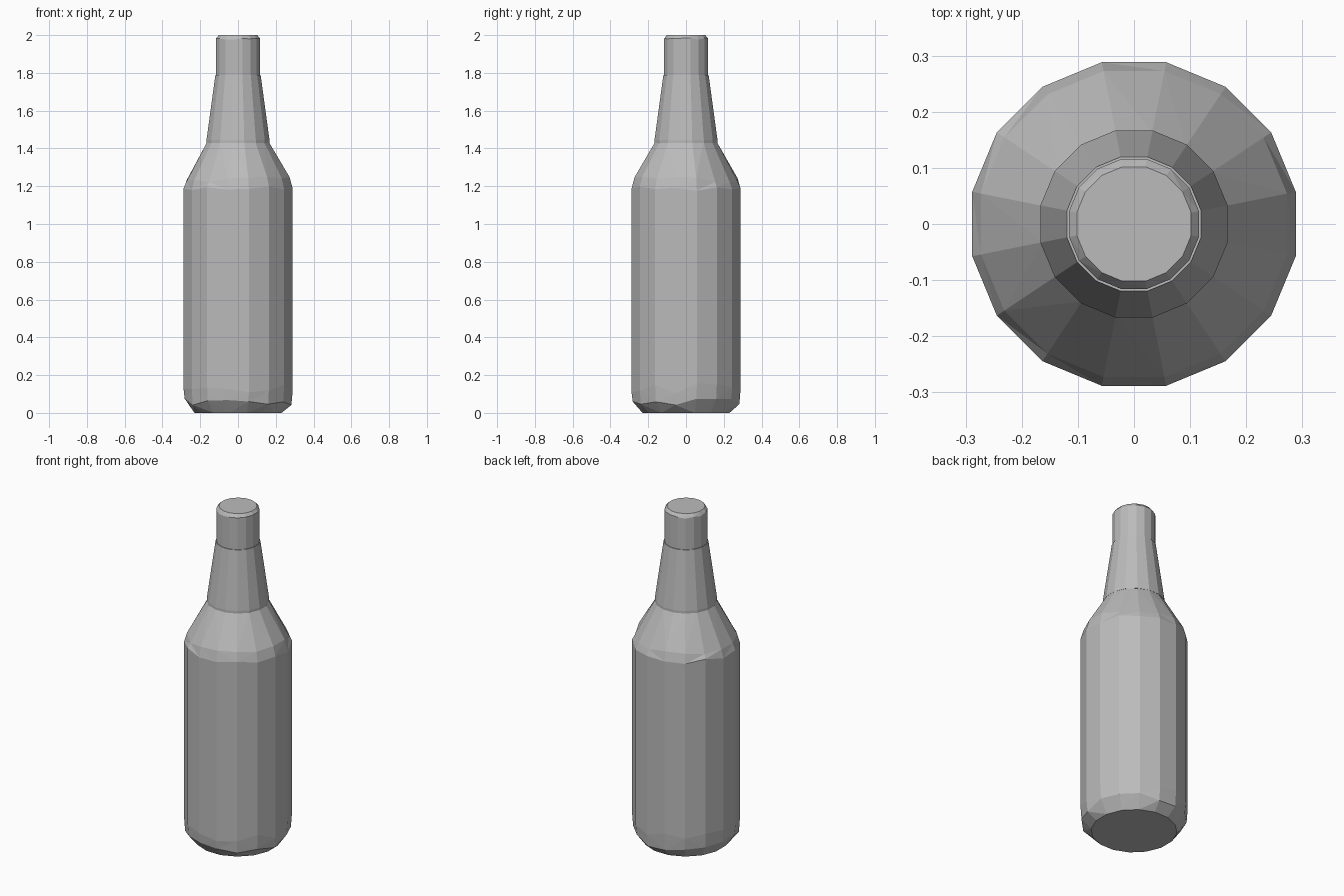
import bpy, bmesh, math, random

random.seed(4)
cube = bpy.data.objects.get("Cube")
if cube:
    bpy.data.objects.remove(cube)

SIDES = 16

grey = bpy.data.materials.new("plain grey")
grey.use_nodes = True
colour = (0.5, 0.5, 0.5, 1)
grey.diffuse_color = colour
grey.node_tree.nodes["Principled BSDF"].inputs["Base Color"].default_value = colour


def lathe(name, profile):
    """Closed faceted solid from (radius, height, height variation) rings."""
    bm = bmesh.new()
    rings = []
    for radius, z, wobble in profile:
        ring = []
        for i in range(SIDES):
            a = math.tau * (i + 0.5) / SIDES
            dz = random.uniform(-wobble, wobble)
            ring.append(bm.verts.new((radius * math.cos(a), radius * math.sin(a), z + dz)))
        rings.append(ring)
    for low, high in zip(rings, rings[1:]):
        for i in range(SIDES):
            j = (i + 1) % SIDES
            bm.faces.new((low[i], low[j], high[j], high[i]))
    bm.faces.new(rings[0][::-1])
    bm.faces.new(rings[-1])
    # Split the uneven quads into flat facets
    bmesh.ops.triangulate(bm, faces=[f for f in bm.faces if len(f.verts) == 4])
    bmesh.ops.recalc_face_normals(bm, faces=bm.faces)
    mesh = bpy.data.meshes.new(name)
    bm.to_mesh(mesh)
    bm.free()
    mesh.materials.append(grey)
    obj = bpy.data.objects.new(name, mesh)
    bpy.context.collection.objects.link(obj)
    return obj


# Body with chamfered base and sloping shoulder
lathe("bottle_body", [(0.235, 0.0, 0), (0.288, 0.06, 0.022), (0.294, 0.13, 0.03),
                      (0.294, 1.19, 0.015), (0.278, 1.235, 0.015), (0.166, 1.435, 0)])
# Tapered neck, slightly proud of the shoulder
lathe("bottle_neck", [(0.17, 1.43, 0), (0.17, 1.445, 0), (0.122, 1.79, 0)])
# Straight mouth with a softened top edge
lathe("bottle_cap", [(0.118, 1.785, 0), (0.118, 1.98, 0.004), (0.104, 2.0, 0)])
